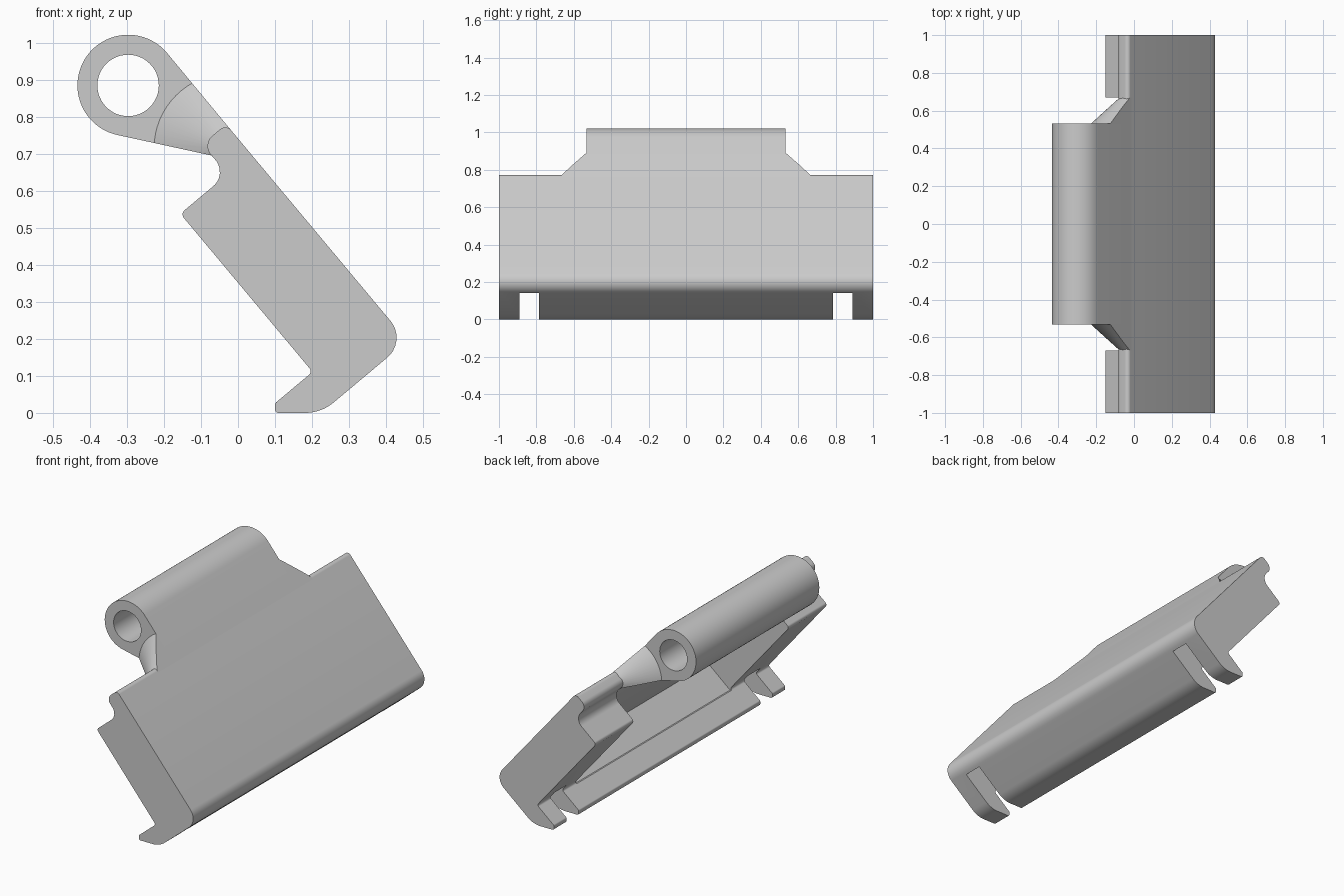
import bpy, bmesh
from math import sin, cos, tan, radians
from mathutils import Vector

if "Cube" in bpy.data.objects:
    bpy.data.objects.remove(bpy.data.objects["Cube"])

grey = bpy.data.materials.new("plain grey")
grey.use_nodes = True
grey.diffuse_color = (0.6, 0.6, 0.6, 1)
grey.node_tree.nodes["Principled BSDF"].inputs["Base Color"].default_value = (0.6, 0.6, 0.6, 1)

# Slanted frame of the plate: distance along its outer face, and depth behind it
TOP = Vector((-0.12, 0.885))
TILT = radians(39.9)
NORMAL = Vector((cos(TILT), sin(TILT)))
ALONG = Vector((sin(TILT), -cos(TILT)))


def slant(length, depth):
    return TOP + ALONG * length - NORMAL * depth


def arc(centre, radius, start, end, steps):
    return [centre + radius * Vector((cos(a), sin(a)))
            for a in (start + (end - start) * i / steps for i in range(steps + 1))]


def rounded(corners, steps=8):
    """Polygon from (point, radius) pairs with filleted corners."""
    out = []
    for i, (p, r) in enumerate(corners):
        a = (corners[i - 1][0] - p).normalized()
        b = (corners[(i + 1) % len(corners)][0] - p).normalized()
        if r == 0:
            out.append(p)
            continue
        half = a.angle(b) / 2
        centre = p + (a + b).normalized() * r / sin(half)
        t0, t1 = p + a * r / tan(half) - centre, p + b * r / tan(half) - centre
        for k in range(steps + 1):
            v = t0.lerp(t1, k / steps)
            out.append(centre + v.normalized() * r)
    return out


def loft(name, pts, y0, y1, end_pts=None):
    """Solid between a profile at y0 and the same or another profile at y1."""
    bm = bmesh.new()
    a = [bm.verts.new((p.x, y0, p.y)) for p in pts]
    b = [bm.verts.new((p.x, y1, p.y)) for p in end_pts or pts]
    bm.faces.new(a)
    bm.faces.new(b[::-1])
    for i in range(len(a)):
        bm.faces.new((a[i - 1], b[i - 1], b[i], a[i]))
    bmesh.ops.recalc_face_normals(bm, faces=bm.faces)
    mesh = bpy.data.meshes.new(name)
    bm.to_mesh(mesh)
    bm.free()
    mesh.materials.append(grey)
    ob = bpy.data.objects.new(name, mesh)
    bpy.context.collection.objects.link(ob)
    return ob


def select(ob):
    bpy.ops.object.select_all(action='DESELECT')
    ob.select_set(True)
    bpy.context.view_layer.objects.active = ob


def carve(ob, cutter, operation='DIFFERENCE'):
    mod = ob.modifiers.new("cut", 'BOOLEAN')
    mod.operation, mod.solver, mod.object = operation, 'EXACT', cutter
    select(ob)
    bpy.ops.object.modifier_apply(modifier=mod.name)
    bpy.data.objects.remove(cutter)


def smooth(ob):
    select(ob)
    bpy.ops.object.shade_smooth_by_angle(angle=radians(30))


# Cover: full end profile with rounded lip, ledge and bottom hook
cover = loft("cover", rounded([
    (slant(0.137, 0), 0.02),
    (slant(0.137, 0.085), 0.035),
    (slant(0.243, 0.083), 0.05),
    (slant(0.243, 0.25), 0.015),
    (slant(0.80, 0.25), 0.012),
    (Vector((0.1, 0.026)), 0.01),
    (Vector((0.1, 0)), 0.01),
    (Vector((0.225, 0)), 0.12),
    (slant(0.9, 0), 0.07),
]), -1, 1)

# Hollow between the two solid end blocks
carve(cover, loft("pocket_cutter", [
    slant(0.1, 0.083), slant(0.1, 0.27), slant(0.79, 0.27),
    slant(0.808, 0.255), slant(0.808, 0.083)], -0.67, 0.67))

# Slots through the bottom wall and hook
for side in (-1, 1):
    carve(cover, loft("slot_cutter", [
        slant(0.757, 0.083), slant(0.757, 0.6), slant(1.1, 0.6), slant(1.1, 0.083)],
        side * 0.785, side * 0.89))
smooth(cover)

# Hinge barrel with its neck and through hole
centre = Vector((-0.297, 0.885))
neck_profile = arc(centre, 0.137, TILT, radians(258), 40) + [
    slant(0.178, 0.083), slant(0.178, 0.04), slant(0.165, 0)]
barrel = loft("hinge_barrel", neck_profile, -0.533, 0.533)
carve(barrel, loft("hole_cutter", arc(centre, 0.083, 0, radians(352.5), 47), -0.7, 0.7))
smooth(barrel)

# Conical tapers at both ends of the neck
hub = Vector((-0.025, 0.715))
for side, label in ((-1, "front"), (1, "back")):
    taper = loft(label + "_neck_taper", neck_profile, side * 0.533, side * 0.72)
    cone = loft("cone_cutter", arc(hub, 0.203, 0, radians(354.375), 63), side * 0.532,
                side * 0.67, arc(hub, 0.05, 0, radians(354.375), 63))
    carve(taper, cone, 'INTERSECT')
    smooth(taper)
